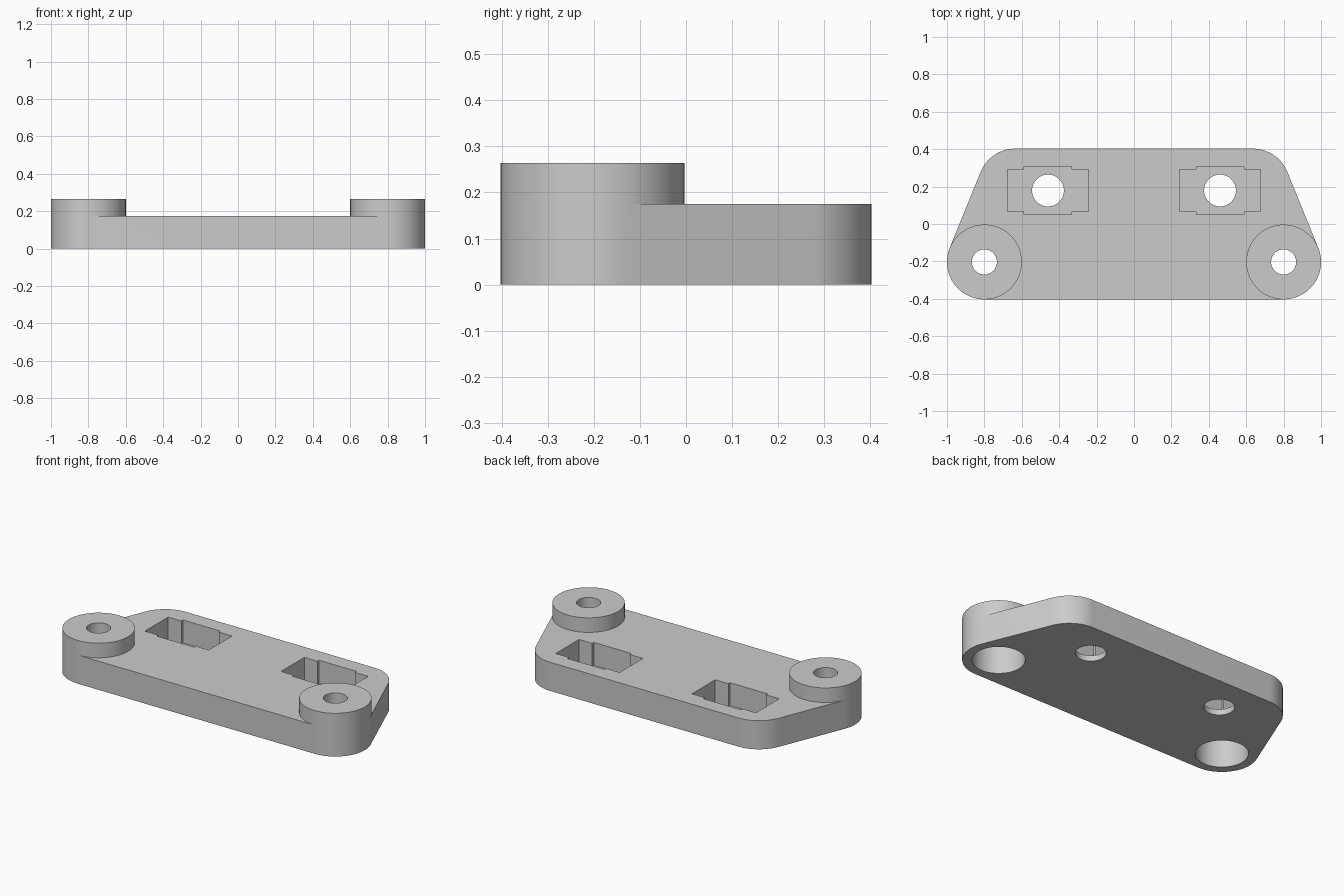
import bpy, bmesh, math

PLATE_TOP, BOSS_TOP, FLOOR = 0.175, 0.264, 0.035
R = 0.2                       # corner and boss radius
BOSS = (0.8, -0.203)          # boss centre, mirrored in x
REAR = (0.635, 0.203)         # rear corner centre, mirrored in x
POCKET = (0.46, 0.179)        # pocket centre, mirrored in x
SEG = 96

cube = bpy.data.objects.get("Cube")
if cube:
    bpy.data.objects.remove(cube, do_unlink=True)

grey = bpy.data.materials.new("plain_grey")
grey.use_nodes = True
colour = (0.6, 0.6, 0.6, 1)
grey.diffuse_color = colour
grey.node_tree.nodes["Principled BSDF"].inputs["Base Color"].default_value = colour


def circle(centre, r):
    return [(centre[0] + r * math.cos(2 * math.pi * i / SEG),
             centre[1] + r * math.sin(2 * math.pi * i / SEG)) for i in range(SEG)]


def prism(name, points, z0, z1):
    """Solid with the convex outline of the points, from z0 to z1."""
    bm = bmesh.new()
    for z in (z0, z1):
        for x, y in points:
            bm.verts.new((x, y, z))
    hull = bmesh.ops.convex_hull(bm, input=bm.verts)
    inside = [v for v in hull["geom_interior"] if isinstance(v, bmesh.types.BMVert)]
    bmesh.ops.delete(bm, geom=inside, context="VERTS")
    bmesh.ops.dissolve_limit(bm, angle_limit=math.radians(0.5),
                             verts=bm.verts, edges=bm.edges)
    bmesh.ops.recalc_face_normals(bm, faces=bm.faces)
    mesh = bpy.data.meshes.new(name)
    bm.to_mesh(mesh)
    bm.free()
    mesh.materials.append(grey)
    obj = bpy.data.objects.new(name, mesh)
    bpy.context.collection.objects.link(obj)
    return obj


def rectangle(centre, hx, hy):
    return [(centre[0] + sx * hx, centre[1] + sy * hy)
            for sx, sy in ((-1, -1), (1, -1), (1, 1), (-1, 1))]


def combine(body, other, operation):
    mod = body.modifiers.new(operation.lower(), "BOOLEAN")
    mod.operation, mod.solver, mod.object = operation, "EXACT", other
    bpy.context.view_layer.objects.active = body
    bpy.ops.object.modifier_apply(modifier=mod.name)
    bpy.data.objects.remove(other, do_unlink=True)


# Rounded trapezoid plate
outline = []
for side in (-1, 1):
    outline += circle((side * BOSS[0], BOSS[1]), R)
    outline += circle((side * REAR[0], REAR[1]), R)
plate = prism("mounting_plate", outline, 0, PLATE_TOP)

for side in (-1, 1):
    boss = (side * BOSS[0], BOSS[1])
    pocket = (side * POCKET[0], POCKET[1])
    # Raised boss with a stepped bore, wide from below
    combine(plate, prism("boss", circle(boss, R), PLATE_TOP, BOSS_TOP), "UNION")
    combine(plate, prism("counterbore", circle(boss, 0.146), -0.1, 0.18), "DIFFERENCE")
    combine(plate, prism("bolt_hole", circle(boss, 0.067), 0.1, 0.4), "DIFFERENCE")
    # Stepped pocket with a hole through its floor
    combine(plate, prism("long_pocket", rectangle(pocket, 0.216, 0.112), FLOOR, 0.4), "DIFFERENCE")
    combine(plate, prism("wide_pocket", rectangle(pocket, 0.127, 0.128), FLOOR, 0.4), "DIFFERENCE")
    combine(plate, prism("floor_hole", circle(pocket, 0.085), -0.1, 0.1), "DIFFERENCE")

bpy.ops.object.select_all(action="DESELECT")
plate.select_set(True)
bpy.context.view_layer.objects.active = plate
bpy.ops.object.shade_smooth_by_angle(angle=math.radians(30))
